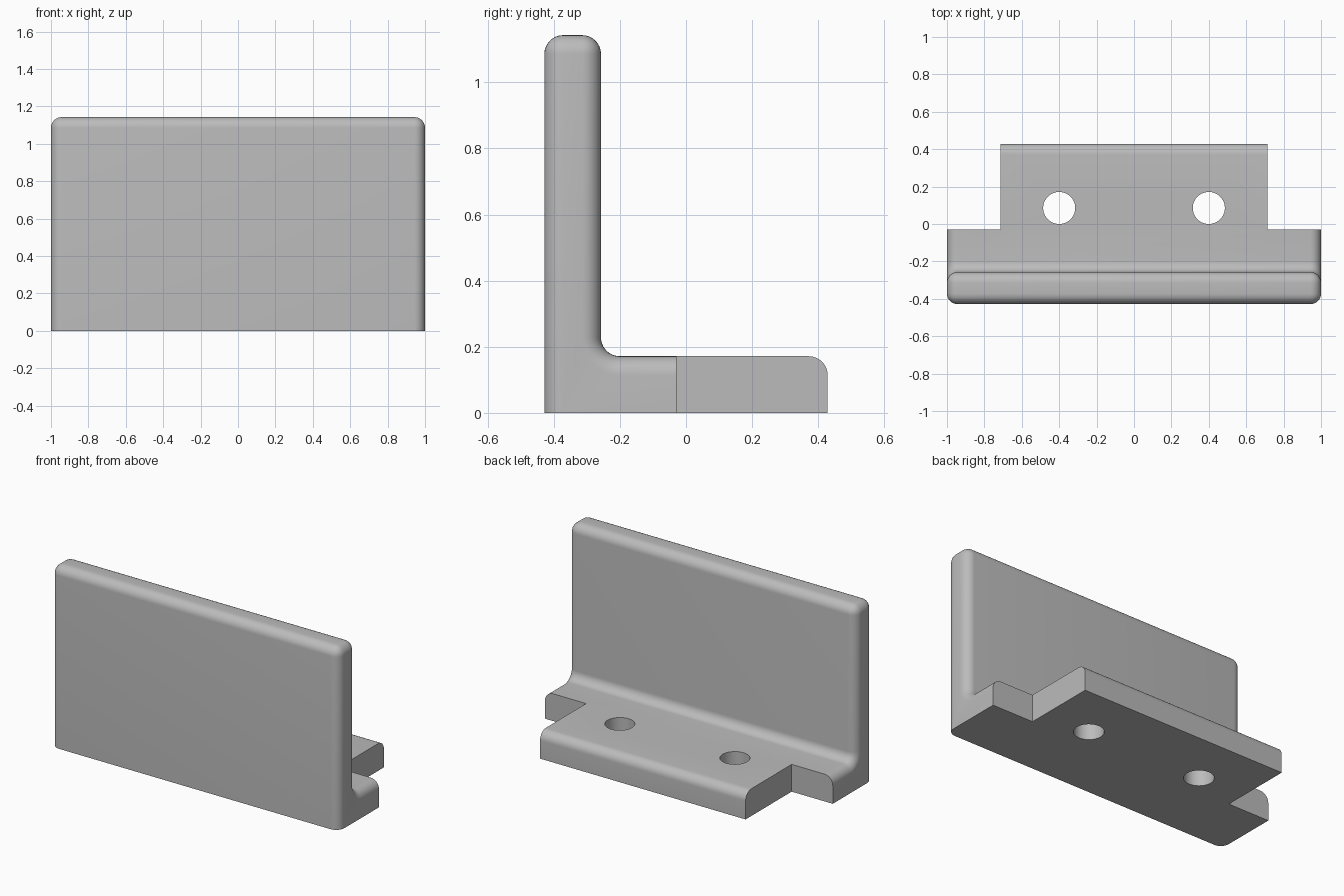
import bpy
import bmesh
import math
from mathutils import Matrix

cube = bpy.data.objects.get("Cube")
if cube:
    bpy.data.objects.remove(cube)

HALF_W, HALF_D, HEIGHT = 1.0, 0.4286, 1.1429
THICK, ROUND = 0.1714, 0.0571
NOTCH_Y, TONGUE_X = -0.0286, 0.7143
WALL_Y = -HALF_D + THICK          # rear face of the upright

grey = bpy.data.materials.new("plain grey")
grey.use_nodes = True
grey.diffuse_color = (0.5, 0.5, 0.5, 1)
grey.node_tree.nodes["Principled BSDF"].inputs["Base Color"].default_value = (0.5, 0.5, 0.5, 1)


def make_object(name, bm):
    bmesh.ops.recalc_face_normals(bm, faces=bm.faces)
    mesh = bpy.data.meshes.new(name)
    bm.to_mesh(mesh)
    bm.free()
    mesh.materials.append(grey)
    obj = bpy.data.objects.new(name, mesh)
    bpy.context.collection.objects.link(obj)
    return obj


def cut(target, bm, name):
    cutter = make_object(name, bm)
    cutter.hide_render = True
    cutter.hide_viewport = True
    mod = target.modifiers.new(name, 'BOOLEAN')
    mod.operation = 'DIFFERENCE'
    mod.solver = 'EXACT'
    mod.object = cutter
    return cutter


def bevel(bm, edges, segments):
    bmesh.ops.bevel(bm, geom=edges, offset=ROUND, offset_type='OFFSET',
                    segments=segments, profile=0.5, affect='EDGES',
                    clamp_overlap=False)


# L-shaped bracket: side profile swept across the width
profile = [(-HALF_D, 0), (HALF_D, 0), (HALF_D, THICK),
           (WALL_Y, THICK), (WALL_Y, HEIGHT), (-HALF_D, HEIGHT)]
bm = bmesh.new()
side = bm.faces.new([bm.verts.new((-HALF_W, y, z)) for y, z in profile])
swept = bmesh.ops.extrude_face_region(bm, geom=[side], use_keep_orig=True)
bmesh.ops.translate(bm, vec=(2 * HALF_W, 0, 0),
                    verts=[v for v in swept["geom"] if isinstance(v, bmesh.types.BMVert)])
bmesh.ops.recalc_face_normals(bm, faces=bm.faces)


def middle(edge):
    return (edge.verts[0].co + edge.verts[1].co) / 2


# Inner fillet between upright and foot
bevel(bm, [e for e in bm.edges if abs(middle(e).x) < 0.01
           and abs(middle(e).y - WALL_Y) < 0.01 and abs(middle(e).z - THICK) < 0.01], 10)

# Rounded outer edges: both end outlines, top of the upright, rear of the foot
outer = []
for e in bm.edges:
    m = middle(e)
    on_end = abs(m.x) > HALF_W - 0.01 and m.z > 0.01
    along = abs(m.x) < 0.01
    on_top = along and m.z > HEIGHT - 0.01
    on_rear = along and m.y > HALF_D - 0.01 and m.z > 0.01
    if on_end and e.calc_length() < 1.9 or on_top or on_rear:
        outer.append(e)
bevel(bm, outer, 8)
bracket = make_object("bracket", bm)

# Corner notches that leave the narrower tongue, and the two screw holes
cutters = []
for sign, label in ((-1, "right"), (1, "left")):
    bm = bmesh.new()
    bmesh.ops.create_cube(bm, size=1, matrix=Matrix.Translation(
        (sign * (TONGUE_X + 0.5), NOTCH_Y + 0.5, 0.2)))
    cutters.append(cut(bracket, bm, label + "_notch_cutter"))
    bm = bmesh.new()
    bmesh.ops.create_cone(bm, cap_ends=True, segments=48, radius1=0.0857, radius2=0.0857,
                          depth=0.6, matrix=Matrix.Translation((sign * 0.4, 0.0857, 0.1)))
    cutters.append(cut(bracket, bm, label + "_hole_cutter"))

# Apply the cuts and shade
bpy.ops.object.select_all(action='DESELECT')
bpy.context.view_layer.objects.active = bracket
bracket.select_set(True)
for mod in list(bracket.modifiers):
    bpy.ops.object.modifier_apply(modifier=mod.name)
for cutter in cutters:
    bpy.data.objects.remove(cutter)
bpy.ops.object.shade_smooth_by_angle(angle=math.radians(30))
